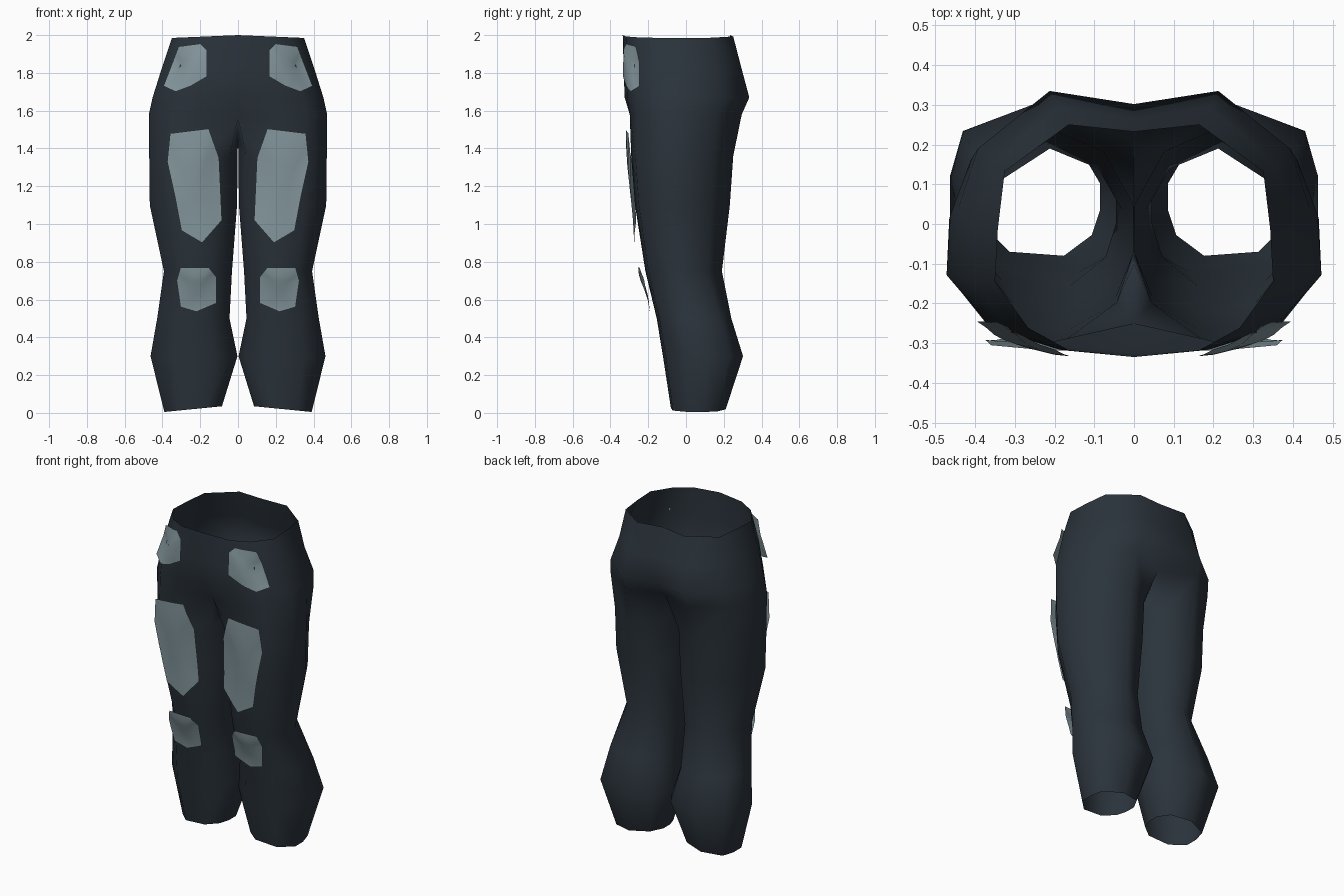
import bpy, bmesh
from mathutils import Vector
from mathutils.bvhtree import BVHTree

if "Cube" in bpy.data.objects:
    bpy.data.objects.remove(bpy.data.objects["Cube"])


def material(name, rgb):
    m = bpy.data.materials.new(name)
    m.diffuse_color = (*rgb, 1)
    m.use_nodes = True
    m.node_tree.nodes["Principled BSDF"].inputs["Base Color"].default_value = m.diffuse_color
    return m


CLOTH = material("dark slate cloth", (0.024, 0.034, 0.045))
PATCH = material("pale grey patch", (0.24, 0.32, 0.35))


def make_object(name, bm, mat, angle):
    me = bpy.data.meshes.new(name)
    bm.to_mesh(me)
    me.materials.append(mat)
    ob = bpy.data.objects.new(name, me)
    bpy.context.collection.objects.link(ob)
    mir = ob.modifiers.new("mirror", 'MIRROR')
    mir.merge_threshold = 0.001
    bpy.ops.object.select_all(action='DESELECT')
    ob.select_set(True)
    bpy.context.view_layer.objects.active = ob
    bpy.ops.object.shade_smooth_by_angle(angle=angle)
    return ob


# Cross-sections: x fraction of half width, y fraction of front / back depth
WAIST = [(0, -1), (.47, -.94), (.76, -.75), (1, -.35), (.98, .1), (.93, .6), (.47, 1), (0, .94)]
HIP = [(0, -1), (.45, -.96), (.77, -.82), (1, -.4), (.98, .1), (.87, .56), (.47, 1), (0, .9)]
THIGH = [(.09, -.66), (.36, -1), (.76, -.92), (1, -.4), (.99, .12),
         (.83, .62), (.50, 1), (.16, .75), (0, .25), (0, -.2)]
CALF = [(.07, -.64), (.30, -1), (.75, -.93), (1, -.4), (1, .15),
        (.93, .68), (.54, 1), (.14, .75), (0, .25), (0, -.2)]


def section(shape, z, x0, x1, yf, yb, lift=0):
    mid, half = (yf + yb) / 2, (yb - yf) / 2
    return [Vector((x0 + (x1 - x0) * u, mid + half * v, z + lift * (1 - u))) for u, v in shape]


# Trousers: one half, mirrored along the centre seam
bm = bmesh.new()


def ring(points):
    return [bm.verts.new(p) for p in points]


def bridge(a, b, closed):
    n = len(a)
    for i in range(n if closed else n - 1):
        j = (i + 1) % n
        bm.faces.new((a[i], b[i], b[j], a[j]))


hips = [ring(section(*r)) for r in (
    (WAIST, 1.985, 0, .35, -.335, .25, .015),
    (HIP, 1.82, 0, .405, -.33, .295),
    (HIP, 1.67, 0, .452, -.325, .335),
    (HIP, 1.58, 0, .472, -.31, .295))]
for a, b in zip(hips, hips[1:]):
    bridge(a, b, False)
# Crotch: pull the seam inwards and close the gap between the legs
hips[-1][0].co = (0, -.25, 1.56)
hips[-1][-1].co = (0, .21, 1.57)
top = hips[-1] + ring([Vector((0, .09, 1.48)), Vector((0, -.10, 1.48))])

legs = [top] + [ring(section(*r)) for r in (
    (THIGH, 1.36, .002, .47, -.29, .25),
    (THIGH, 1.10, .005, .467, -.27, .232),
    (THIGH, .75, .032, .392, -.215, .19),
    (CALF, .50, .045, .428, -.155, .24),
    (CALF, .30, .003, .463, -.122, .302),
    (CALF, .005, .085, .39, -.08, .21, .03))]
for a, b in zip(legs, legs[1:]):
    bridge(a, b, True)
surface = BVHTree.FromBMesh(bm)
make_object("trousers", bm, CLOTH, 1.4)
bm.free()


# Patches: outlines in x and z, laid over the cloth from the front
def patch(name, outline, gap_top, gap_bottom):
    pb = bmesh.new()
    n = len(outline)
    cx, cz = sum(p[0] for p in outline) / n, sum(p[1] for p in outline) / n
    z0, z1 = min(p[1] for p in outline), max(p[1] for p in outline)
    centre = pb.verts.new((cx, 0, cz))
    rim = [pb.verts.new((x, 0, z)) for x, z in outline]
    for i in range(n):
        pb.faces.new((centre, rim[i], rim[(i + 1) % n]))
    bmesh.ops.subdivide_edges(pb, edges=pb.edges[:], cuts=2, use_grid_fill=True)
    for v in pb.verts:
        hit = surface.ray_cast(Vector((v.co.x, -2, v.co.z)), Vector((0, 1, 0)))[0]
        t = (v.co.z - z0) / (z1 - z0)
        v.co.y = (hit.y if hit else -.2) - gap_bottom - (gap_top - gap_bottom) * t
    # Stiffen the patch so it bends gently
    for _ in range(4):
        bmesh.ops.smooth_vert(pb, verts=pb.verts[:], factor=.5, use_axis_y=True)
    make_object(name, pb, PATCH, 1.0)
    pb.free()


patch("hip_patches", [(.165, 1.78), (.25, 1.73), (.33, 1.70), (.395, 1.73),
                      (.345, 1.86), (.315, 1.94), (.20, 1.955), (.165, 1.92)], .018, .022)
patch("thigh_patches", [(.085, 1.02), (.19, .90), (.30, .965), (.335, 1.15),
                        (.375, 1.33), (.36, 1.48), (.155, 1.505), (.10, 1.35)], .035, .03)
patch("knee_patches", [(.115, .58), (.22, .535), (.305, .56), (.325, .70),
                       (.305, .77), (.155, .77), (.115, .72)], .05, .022)
